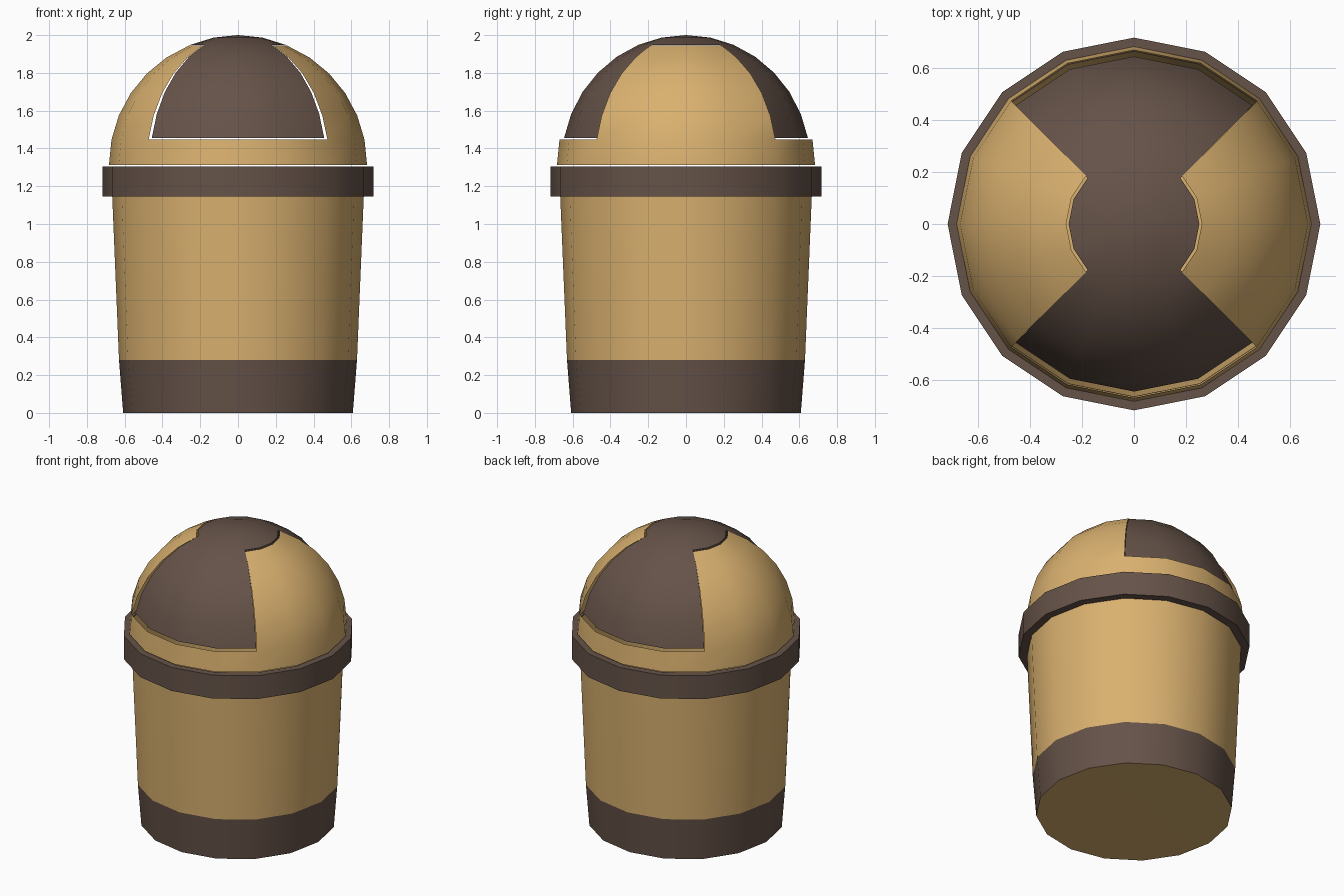
import bpy, bmesh
from math import sin, cos, pi

if "Cube" in bpy.data.objects:
    bpy.data.objects.remove(bpy.data.objects["Cube"])

SIDES = 16


def material(name, rgb):
    m = bpy.data.materials.new(name)
    m.diffuse_color = (*rgb, 1)
    m.use_nodes = True
    m.node_tree.nodes["Principled BSDF"].inputs["Base Color"].default_value = m.diffuse_color
    return m


TAN = material("tan_plastic", (0.70, 0.44, 0.16))
BROWN = material("brown_plastic", (0.13, 0.085, 0.065))


def lathe(name, profile, mat, keep=lambda row, side: True, cap_bottom=False):
    """Spin a (radius, z) profile that runs upward on the outside; keep() picks the faces."""
    bm = bmesh.new()
    rings = []
    for r, z in profile:
        if r < 1e-6:
            rings.append([bm.verts.new((0, 0, z))] * SIDES)
        else:
            rings.append([bm.verts.new((r * cos(2 * pi * i / SIDES), r * sin(2 * pi * i / SIDES), z))
                          for i in range(SIDES)])
    for row in range(len(rings) - 1):
        lo, hi = rings[row], rings[row + 1]
        for i in range(SIDES):
            if keep(row, i):
                j = (i + 1) % SIDES
                quad = [lo[i], lo[j], hi[j], hi[i]]
                bm.faces.new(list(dict.fromkeys(quad)))
    if cap_bottom:
        bm.faces.new(rings[0][::-1])
    bmesh.ops.delete(bm, geom=[v for v in bm.verts if not v.link_faces], context='VERTS')
    me = bpy.data.meshes.new(name)
    bm.to_mesh(me)
    bm.free()
    me.materials.append(mat)
    ob = bpy.data.objects.new(name, me)
    bpy.context.collection.objects.link(ob)
    bpy.ops.object.select_all(action='DESELECT')
    ob.select_set(True)
    bpy.context.view_layer.objects.active = ob
    bpy.ops.object.shade_smooth_by_angle(angle=pi / 6)
    return ob


def dome(radius, height, z0, first, last):
    """Quarter-ellipse profile in 11.25 degree steps."""
    return [(radius * cos(k * pi / 16), z0 + height * sin(k * pi / 16)) for k in range(first, last + 1)]


def in_door(side):
    # front and back quadrants, 45 degrees either side of the y axis
    return 2 <= side % 8 < 6


# Tapered bin: tan wall and underside, brown foot band
lathe("bin_wall", [(0.63, 0.28), (0.666, 1.15), (0.672, 1.30)], TAN)
lathe("foot_band", [(0.608, 0), (0.63, 0.28)], BROWN)
lathe("bin_floor", [(0, 0.001), (0.608, 0)], TAN).data.flip_normals()

# Rim collar
lathe("rim_collar", [(0.664, 1.145), (0.718, 1.145), (0.718, 1.305), (0.672, 1.305)], BROWN)

# Dome lid with a front and a back opening
lathe("dome_lid", dome(0.683, 0.683, 1.313, 0, 6), TAN,
      keep=lambda row, side: row == 0 or not in_door(side))

# Swing flap: both doors joined by the round cap, set slightly inside the lid
lathe("swing_flap", dome(0.658, 0.676, 1.324, 1, 8), BROWN,
      keep=lambda row, side: row >= 5 or in_door(side))
